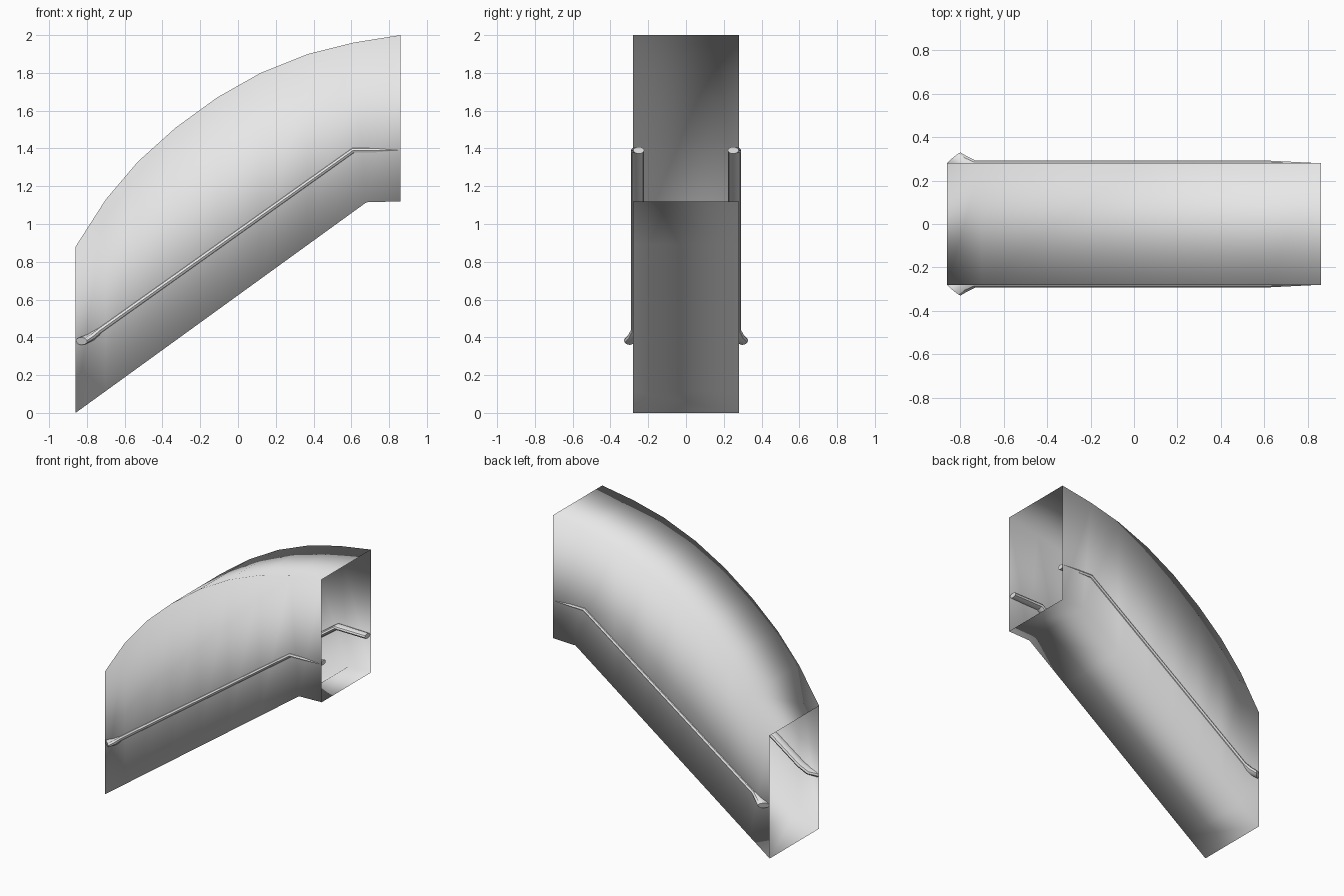
import bpy
import bmesh
from math import cos, sin, tau
from mathutils import Vector

cube = bpy.data.objects.get("Cube")
if cube:
    bpy.data.objects.remove(cube)

grey = bpy.data.materials.new("light grey")
grey.use_nodes = True
colour = (0.8, 0.8, 0.8, 1)
grey.diffuse_color = colour
grey.node_tree.nodes["Principled BSDF"].inputs["Base Color"].default_value = colour


def loft(name, rings, capped):
    """Skin a list of closed rings into one smooth object."""
    bm = bmesh.new()
    loops = [[bm.verts.new(p) for p in ring] for ring in rings]
    for a, b in zip(loops, loops[1:]):
        for i in range(len(a)):
            j = (i + 1) % len(a)
            bm.faces.new((a[i], a[j], b[j], b[i]))
    if capped:
        bm.faces.new(loops[0])
        bm.faces.new(loops[-1])
    bmesh.ops.recalc_face_normals(bm, faces=bm.faces)
    for face in bm.faces:
        face.smooth = True
    mesh = bpy.data.meshes.new(name)
    bm.to_mesh(mesh)
    bm.free()
    mesh.materials.append(grey)
    obj = bpy.data.objects.new(name, mesh)
    bpy.context.collection.objects.link(obj)
    return obj


# Open tunnel: arched roof over a straight sloping floor with a short landing
HALF = 0.28
roof = [(-.86, .88), (-.7, 1.13), (-.53, 1.33), (-.33, 1.51), (-.11, 1.67),
        (.12, 1.8), (.37, 1.9), (.61, 1.96), (.86, 2)]
floor = [(x, (x + .86) * 1.115 / 1.54) for x, z in roof[:-2]]
floor += [(.68, 1.115), (.86, 1.12)]
rings = [[(tx, -HALF, tz), (tx, HALF, tz), (bx, HALF, bz), (bx, -HALF, bz)]
         for (tx, tz), (bx, bz) in zip(roof, floor)]
loft("tunnel_shell", rings, False)

# Handrails set through each wall: centre, half width, half thickness
stations = [
    ((.85, .25, 1.39), (0, .03, 0), (0, 0, .018)),
    ((.61, .257, 1.39), (0, .035, 0), (-.006, 0, .018)),
    ((-.73, .257, .437), (0, .035, 0), (-.012, 0, .016)),
    ((-.78, .274, .4), (.014, .036, .006), (-.013, 0, .018)),
    ((-.828, .303, .38), (.03, .026, .004), (-.008, 0, .02)),
]
SIDES = 10
for name, side in (("front_handrail", -1), ("back_handrail", 1)):
    rings = []
    for centre, wide, thick in stations:
        ring = []
        for k in range(SIDES):
            a = tau * k / SIDES
            p = Vector(centre) + Vector(wide) * cos(a) + Vector(thick) * sin(a)
            ring.append((p.x, p.y * side, p.z))
        rings.append(ring)
    rail = loft(name, rings, True)
    bpy.ops.object.select_all(action="DESELECT")
    rail.select_set(True)
    bpy.context.view_layer.objects.active = rail
    bpy.ops.object.shade_smooth_by_angle()
